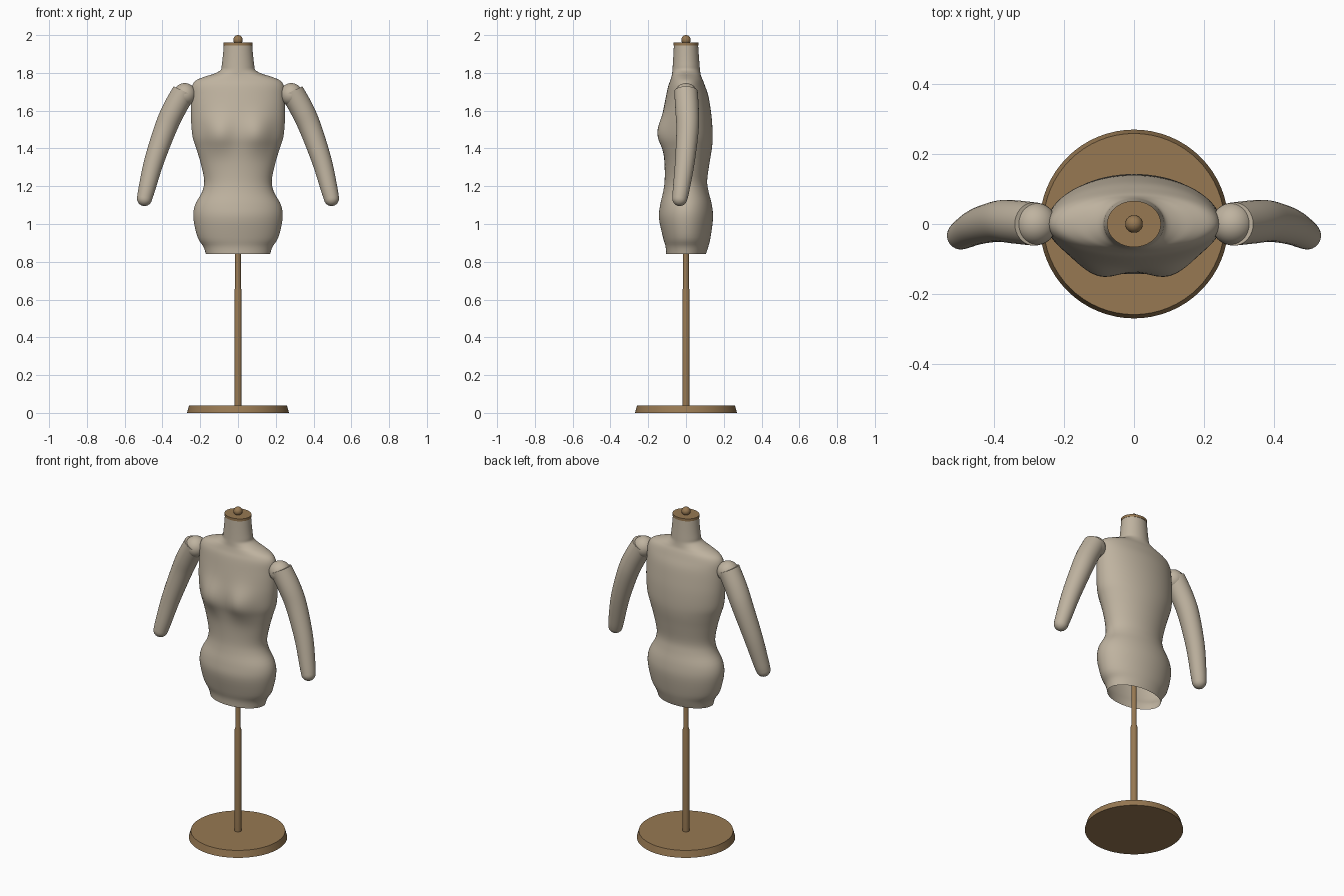
import bpy, bmesh, math
from mathutils import Vector

if "Cube" in bpy.data.objects:
    bpy.data.objects.remove(bpy.data.objects["Cube"])

def material(name, col):
    m = bpy.data.materials.new(name)
    m.diffuse_color = (*col, 1)
    m.use_nodes = True
    m.node_tree.nodes["Principled BSDF"].inputs["Base Color"].default_value = m.diffuse_color
    return m

LINEN = material("linen", (0.52, 0.45, 0.35))
WOOD = material("wood", (0.31, 0.19, 0.085))

def spline(rows, steps):
    """Catmull-Rom interpolation through rows of numbers."""
    out = []
    for i in range(len(rows) - 1):
        a, b, c, d = (rows[max(0, min(len(rows) - 1, i + k))] for k in (-1, 0, 1, 2))
        for s in range(steps):
            t = s / steps
            out.append([0.5 * (2*q + (r - p)*t + (2*p - 5*q + 4*r - w)*t*t + (3*q - p - 3*r + w)*t**3)
                        for p, q, r, w in zip(a, b, c, d)])
    return out + [list(rows[-1])]

def loft(name, rings, mat, cap_start=True, cap_end=True, angle=40):
    bm = bmesh.new()
    vs = [[bm.verts.new(p) for p in ring] for ring in rings]
    n = len(vs[0])
    for a, b in zip(vs, vs[1:]):
        for i in range(n):
            j = (i + 1) % n
            bm.faces.new((a[i], a[j], b[j], b[i]))
    if cap_start:
        bm.faces.new(vs[0][::-1])
    if cap_end:
        bm.faces.new(vs[-1])
    bmesh.ops.recalc_face_normals(bm, faces=bm.faces)
    me = bpy.data.meshes.new(name)
    bm.to_mesh(me)
    bm.free()
    ob = bpy.data.objects.new(name, me)
    bpy.context.collection.objects.link(ob)
    finish(ob, name, mat, angle)

def finish(ob, name, mat, angle=40):
    ob.name = name
    ob.data.materials.append(mat)
    bpy.ops.object.select_all(action='DESELECT')
    ob.select_set(True)
    bpy.context.view_layer.objects.active = ob
    bpy.ops.object.shade_smooth_by_angle(angle=math.radians(angle))

def ellipse(z, rx, ry, n=48):
    return [(rx * math.cos(2*math.pi*i/n), ry * math.sin(2*math.pi*i/n), z) for i in range(n)]

def ball(name, loc, r, mat):
    bpy.ops.mesh.primitive_uv_sphere_add(segments=32, ring_count=16, radius=r, location=loc)
    finish(bpy.context.object, name, mat)

# torso: height, half width, front depth, back depth
profile = [
    (0.84, 0.170, 0.105, 0.105), (0.88, 0.183, 0.108, 0.118), (0.93, 0.214, 0.122, 0.130),
    (1.03, 0.236, 0.143, 0.143), (1.10, 0.228, 0.137, 0.137), (1.17, 0.190, 0.121, 0.120),
    (1.23, 0.179, 0.113, 0.112), (1.32, 0.197, 0.113, 0.124), (1.40, 0.221, 0.118, 0.137),
    (1.46, 0.240, 0.124, 0.141), (1.54, 0.248, 0.124, 0.138), (1.61, 0.249, 0.117, 0.130),
    (1.68, 0.247, 0.105, 0.118), (1.73, 0.243, 0.094, 0.101), (1.76, 0.222, 0.083, 0.090),
    (1.78, 0.176, 0.077, 0.081), (1.795, 0.128, 0.074, 0.077), (1.815, 0.092, 0.072, 0.074),
    (1.84, 0.086, 0.070, 0.072), (1.89, 0.080, 0.067, 0.068), (1.95, 0.075, 0.064, 0.064)]
rings = []
for z, w, f, b in spline(profile, 4):
    ring = []
    for x, y, _ in ellipse(z, w, 1, 72):
        if y > 0:
            y *= b
        else:
            bust = sum(math.exp(-0.5*((x - s*0.1)/0.055)**2) for s in (-1, 1))
            y = y*f - 0.036 * bust * math.exp(-0.5*((z - 1.48)/0.065)**2) * min(1, -y*1.3)
        ring.append((x, y, z))
    rings.append(ring)
loft("torso", rings, LINEN, cap_start=False, angle=60)

# arms with rounded tips, and shoulder balls
arm_path = [(0.285, 0.0, 1.702, 0.062), (0.342, 0.006, 1.60, 0.062), (0.386, 0.008, 1.50, 0.059),
            (0.445, -0.006, 1.33, 0.052), (0.484, -0.026, 1.18, 0.044), (0.495, -0.033, 1.135, 0.040)]
for side, label in ((1, "left"), (-1, "right")):
    pts = spline(arm_path, 5)
    cs = [Vector(p[:3]) for p in pts]
    rs = [p[3] for p in pts]
    tan = [(cs[min(i + 1, len(cs) - 1)] - cs[max(i - 1, 0)]).normalized() for i in range(len(cs))]
    tan[0] = Vector((0.43, 0, -0.9)).normalized()
    end, tip_dir = cs[-1], tan[-1]
    for k in range(1, 7):
        a = math.radians(k * 14.5)
        cs.append(end + tip_dir * 0.04 * math.sin(a))
        rs.append(0.04 * math.cos(a))
        tan.append(tip_dir)
    rings = []
    for c, r, t in zip(cs, rs, tan):
        u = t.cross(Vector((0, 1, 0))).normalized()
        v = t.cross(u)
        ring = [c + (u*math.cos(2*math.pi*i/32) + v*math.sin(2*math.pi*i/32)) * r for i in range(32)]
        rings.append([(p.x * side, p.y, p.z) for p in ring])
    loft(label + "_arm", rings, LINEN)
    ball(label + "_shoulder_ball", (0.282*side, 0, 1.685), 0.061, LINEN)

# neck cap and finial
loft("neck_cap", [ellipse(1.945, 0.077, 0.066), ellipse(1.96, 0.077, 0.066)], WOOD)
ball("finial", (0, 0, 1.975), 0.025, WOOD)

# stand: base disc and stepped pole
loft("base", [ellipse(0, 0.27, 0.27, 64), ellipse(0.04, 0.259, 0.259, 64)], WOOD)
loft("pole", [ellipse(z, r, r, 24) for z, r in
              ((0.035, 0.019), (0.65, 0.019), (0.665, 0.015), (1.2, 0.015))], WOOD)
